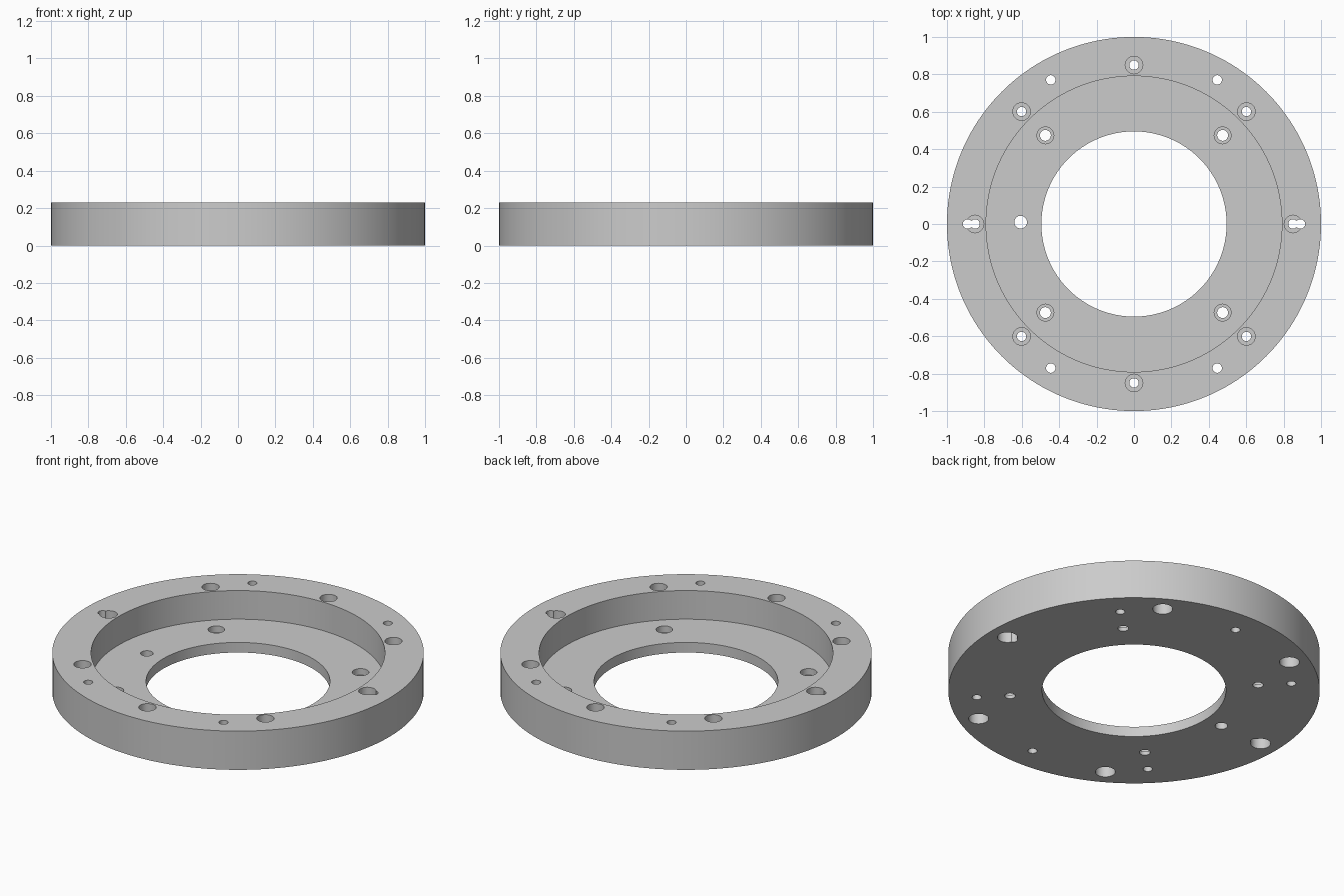
import bpy, bmesh
from math import cos, sin, pi, radians

if "Cube" in bpy.data.objects:
    bpy.data.objects.remove(bpy.data.objects["Cube"])

H = 0.23        # overall height
FLOOR = 0.06    # recess floor height


def lathe(name, profile, centres, segs, closed):
    """Revolve an (r, z) profile about z at every centre; open profiles are capped."""
    bm = bmesh.new()
    for cx, cy in centres:
        rings = [[bm.verts.new((cx + r * cos(2 * pi * i / segs),
                                cy + r * sin(2 * pi * i / segs), z))
                  for i in range(segs)] for r, z in profile]
        pairs = list(zip(rings, rings[1:]))
        if closed:
            pairs.append((rings[-1], rings[0]))
        else:
            bm.faces.new(rings[0])
            bm.faces.new(rings[-1])
        for a, b in pairs:
            for i in range(segs):
                j = (i + 1) % segs
                bm.faces.new((a[i], a[j], b[j], b[i]))
    bmesh.ops.recalc_face_normals(bm, faces=bm.faces)
    mesh = bpy.data.meshes.new(name)
    bm.to_mesh(mesh)
    bm.free()
    obj = bpy.data.objects.new(name, mesh)
    bpy.context.collection.objects.link(obj)
    return obj


def polar(radius, count, start=0):
    return [(radius * cos(radians(start + 360 * i / count)),
             radius * sin(radians(start + 360 * i / count))) for i in range(count)]


# Flange ring with a stepped recess
flange = lathe("flange_ring",
               [(1, 0), (1, H), (0.791, H), (0.791, FLOOR), (0.495, FLOOR), (0.495, 0)],
               [(0, 0)], 160, True)

LO, HI = -0.05, H + 0.05
cutters = [
    # Rim screw holes, counterbored from the top
    lathe("rim_screw_cutter", [(0.025, LO), (0.025, 0.15), (0.047, 0.15), (0.047, HI)],
          polar(0.85, 8), 32, False),
    # Rim bolt holes, counterbored from below
    lathe("rim_bolt_cutter", [(0.054, LO), (0.054, 0.11), (0.025, 0.11), (0.025, HI)],
          polar(0.89, 6), 32, False),
    # Recess floor screw holes, counterbored from the top
    lathe("floor_screw_cutter", [(0.029, LO), (0.029, 0.022), (0.045, 0.022), (0.045, HI)],
          polar(0.67, 4, 45), 32, False),
    # Single locating hole in the floor
    lathe("locating_hole_cutter", [(0.034, LO), (0.034, HI)], [(-0.606, 0.01)], 32, False),
]

# Cut the holes
bpy.context.view_layer.objects.active = flange
flange.select_set(True)
for c in cutters:
    c.hide_render = True
    mod = flange.modifiers.new(c.name, 'BOOLEAN')
    mod.operation = 'DIFFERENCE'
    mod.solver = 'EXACT'
    mod.object = c
    bpy.ops.object.modifier_apply(modifier=mod.name)
    bpy.data.objects.remove(c)

bpy.ops.object.shade_smooth_by_angle(angle=radians(30))
